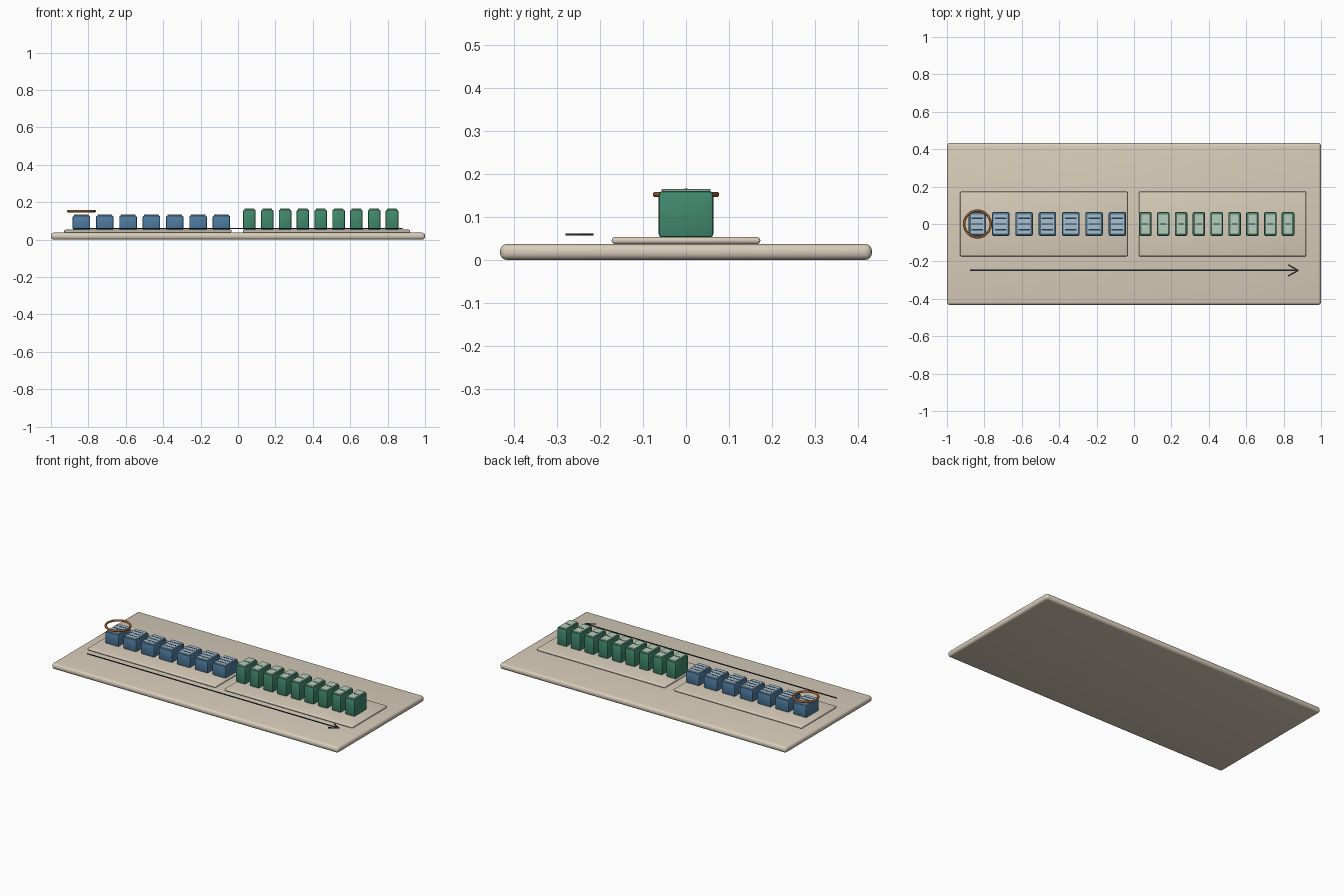
import bpy, bmesh, math

if "Cube" in bpy.data.objects:
    bpy.data.objects.remove(bpy.data.objects["Cube"])


def material(name, rgb):
    m = bpy.data.materials.new(name)
    lin = [((c / 255 + 0.055) / 1.055) ** 2.4 for c in rgb]
    m.diffuse_color = (*lin, 1)
    m.use_nodes = True
    m.node_tree.nodes["Principled BSDF"].inputs["Base Color"].default_value = m.diffuse_color
    return m


SAND = material("sand", (216, 205, 186))
BLUE = material("blue", (78, 124, 161))
PALE_BLUE = material("pale blue", (166, 194, 214))
GREEN = material("green", (65, 137, 111))
PALE_GREEN = material("pale green", (181, 207, 188))
DARK = material("charcoal", (47, 57, 62))
BRONZE = material("bronze", (158, 98, 48))


def box(name, center, size, mat, bevel=0.0, segments=3, rot=0.0):
    bm = bmesh.new()
    bmesh.ops.create_cube(bm, size=1)
    bmesh.ops.scale(bm, vec=size, verts=bm.verts)
    if bevel:
        bmesh.ops.bevel(bm, geom=bm.edges[:], offset=bevel, segments=segments,
                        profile=0.5, affect='EDGES', clamp_overlap=True)
    me = bpy.data.meshes.new(name)
    bm.to_mesh(me)
    bm.free()
    me.materials.append(mat)
    ob = bpy.data.objects.new(name, me)
    bpy.context.collection.objects.link(ob)
    ob.location = center
    ob.rotation_euler.z = rot
    if bevel:
        bpy.context.view_layer.objects.active = ob
        bpy.ops.object.select_all(action='DESELECT')
        ob.select_set(True)
        bpy.ops.object.shade_smooth_by_angle(angle=math.radians(35))
    return ob


# Base board and the two raised trays
box("base_board", (0, 0, 0.0185), (2, 0.866, 0.037), SAND, 0.016, 4)
for name, x in (("left_tray", -0.482), ("right_tray", 0.473)):
    box(name, (x, 0, 0.045), (0.895, 0.346, 0.016), SAND, 0.007, 3)


def block(name, x, width, top, body, cap, marks, mark_len):
    """Bevelled body, pale cap plate and dark marks on the cap."""
    z0 = 0.052
    box(name + "_body", (x, 0, (z0 + top) / 2), (width, 0.127, top - z0), body, 0.008, 2)
    box(name + "_cap", (x, 0, top + 0.002), (width - 0.014, 0.113, 0.007), cap, 0.002, 1)
    for i, y in enumerate(marks):
        box(f"{name}_mark_{i}", (x, y, top + 0.0056), (mark_len, 0.007, 0.0015), DARK)


# Row of low blue blocks and row of tall green blocks
for i in range(7):
    block(f"blue_block_{i}", -0.837 + 0.1247 * i, 0.094, 0.128, BLUE, PALE_BLUE,
          (-0.03, 0, 0.03), 0.062)
for i in range(9):
    block(f"green_block_{i}", 0.061 + 0.0953 * i, 0.067, 0.16, GREEN, PALE_GREEN,
          (0,), 0.034)

# Arrow along the front
AY, AZ, TIP = -0.248, 0.059, 0.878
box("arrow_shaft", (0, AY, AZ), (2 * TIP, 0.007, 0.004), DARK)
for s in (-1, 1):
    dx, dy = 0.054, 0.030
    box(f"arrow_head_{s}", (TIP - dx / 2, AY + s * dy / 2, AZ),
        (math.hypot(dx, dy), 0.007, 0.004), DARK, rot=math.atan2(-s * dy, dx))

# Ring hovering over the first blue block
bpy.ops.mesh.primitive_torus_add(location=(-0.837, 0, 0.152), major_radius=0.071,
                                 minor_radius=0.0065, major_segments=48, minor_segments=10)
ring = bpy.context.object
ring.name = "marker_ring"
ring.data.materials.append(BRONZE)
bpy.ops.object.shade_smooth()
